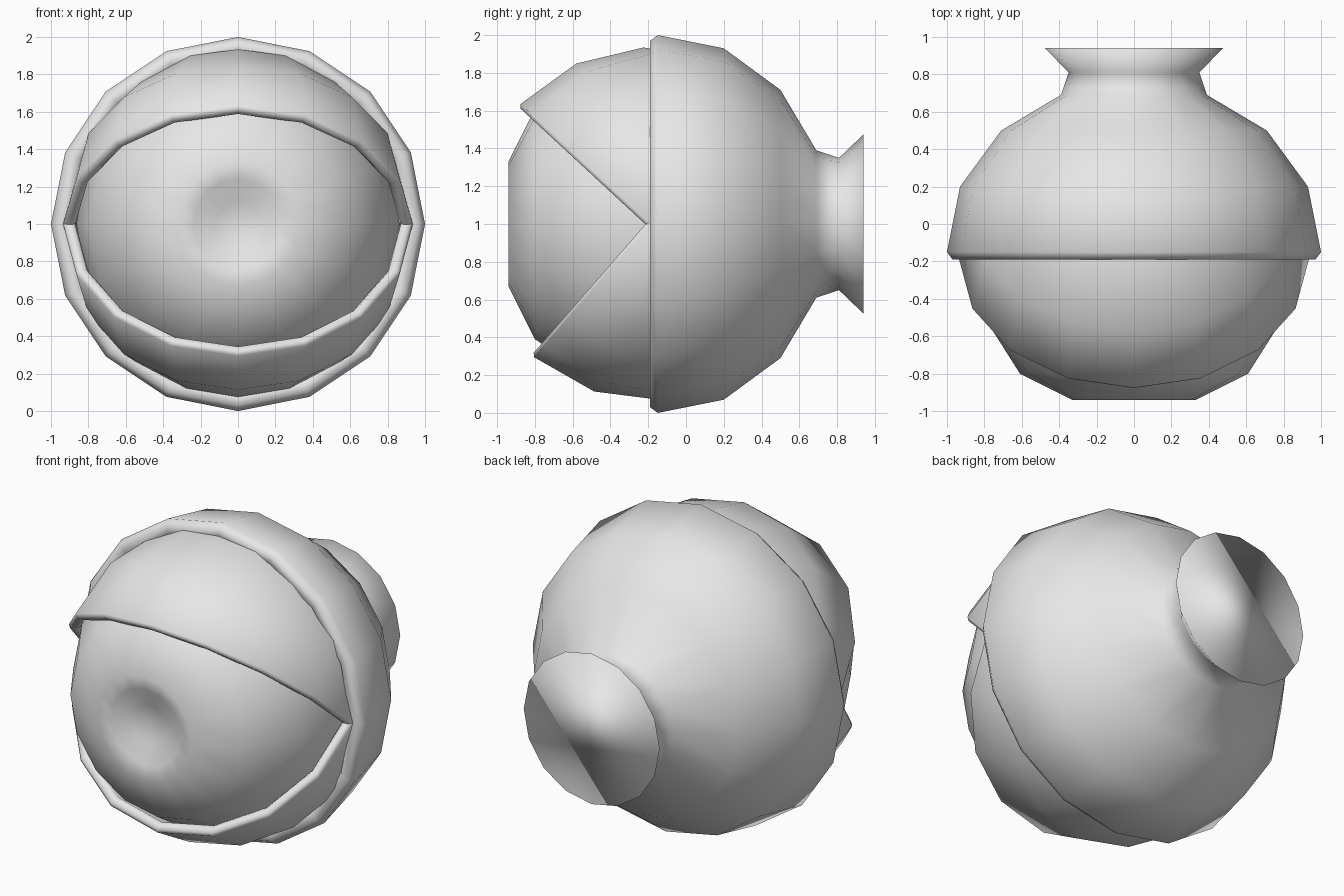
import bpy
import bmesh
from math import sin, cos, pi, radians
from mathutils import Vector

cube = bpy.data.objects.get("Cube")
if cube:
    bpy.data.objects.remove(cube)

SIDES = 16
grey = bpy.data.materials.new("plain grey")
grey.use_nodes = True
grey.diffuse_color = (0.8, 0.8, 0.8, 1)
grey.node_tree.nodes["Principled BSDF"].inputs["Base Color"].default_value = (0.8, 0.8, 0.8, 1)


def revolve(name, profile, centre, axis):
    """Spin (height, radius) points about an axis; open ends are capped."""
    axis, side = Vector(axis).normalized(), Vector((1, 0, 0))
    up = axis.cross(side)
    bm = bmesh.new()
    rings = []
    for h, r in profile:
        count = SIDES if r > 0 else 1
        angles = [2 * pi * i / SIDES for i in range(count)]
        rings.append([bm.verts.new(Vector(centre) + axis * h
                                   + (side * cos(a) + up * sin(a)) * r) for a in angles])
    for a, b in zip(rings, rings[1:]):
        for i in range(SIDES):
            j = (i + 1) % SIDES
            corners = [a[i % len(a)], a[j % len(a)], b[j % len(b)], b[i % len(b)]]
            bm.faces.new(list(dict.fromkeys(corners)))
    for ring in (rings[0], rings[-1]):
        if len(ring) > 1:
            bm.faces.new(ring)
    bmesh.ops.recalc_face_normals(bm, faces=bm.faces)
    for f in bm.faces:
        f.smooth = True
    mesh = bpy.data.meshes.new(name)
    bm.to_mesh(mesh)
    bm.free()
    mesh.materials.append(grey)
    obj = bpy.data.objects.new(name, mesh)
    bpy.context.collection.objects.link(obj)
    return obj


# Socket: rounded rim, bowl, neck and flared flat back
revolve("socket", [(0.05, 0), (0.0, 0.87), (-0.15, 0.89), (-0.19, 0.92), (-0.19, 0.97),
                   (-0.15, 1.0), (0.2, 0.93), (0.5, 0.71), (0.69, 0.39),
                   (0.81, 0.35), (0.94, 0.475)], (0, 0, 1), (0, 1, 0))

# Eyeball with a flattened front and a shallow dent for the pupil
revolve("eyeball", [(-0.85, 0), (-0.87, 0.12), (-0.92, 0.24), (-0.94, 0.33), (-0.8, 0.61),
                    (-0.5, 0.8), (-0.19, 0.865), (0.1, 0.8), (0.3, 0)], (0, 0, 1), (0, 1, 0))


# Eyelids: thick half domes hinged at the socket rim
def dome(radius, first, last):
    step = 1 if last > first else -1
    return [(radius * sin(k * pi / 8), radius * cos(k * pi / 8) if k < 4 else 0)
            for k in range(first, last + step, step)]


lid = dome(0.935, 4, 0) + [(-0.018, 0.92), (-0.018, 0.885)] + dome(0.87, 0, 4)
for name, tilt, sign in (("upper_eyelid", 42.8, 1), ("lower_eyelid", 49, -1)):
    t = radians(tilt)
    revolve(name, lid, (0, -0.19, 1), (0, sin(t), sign * cos(t)))
